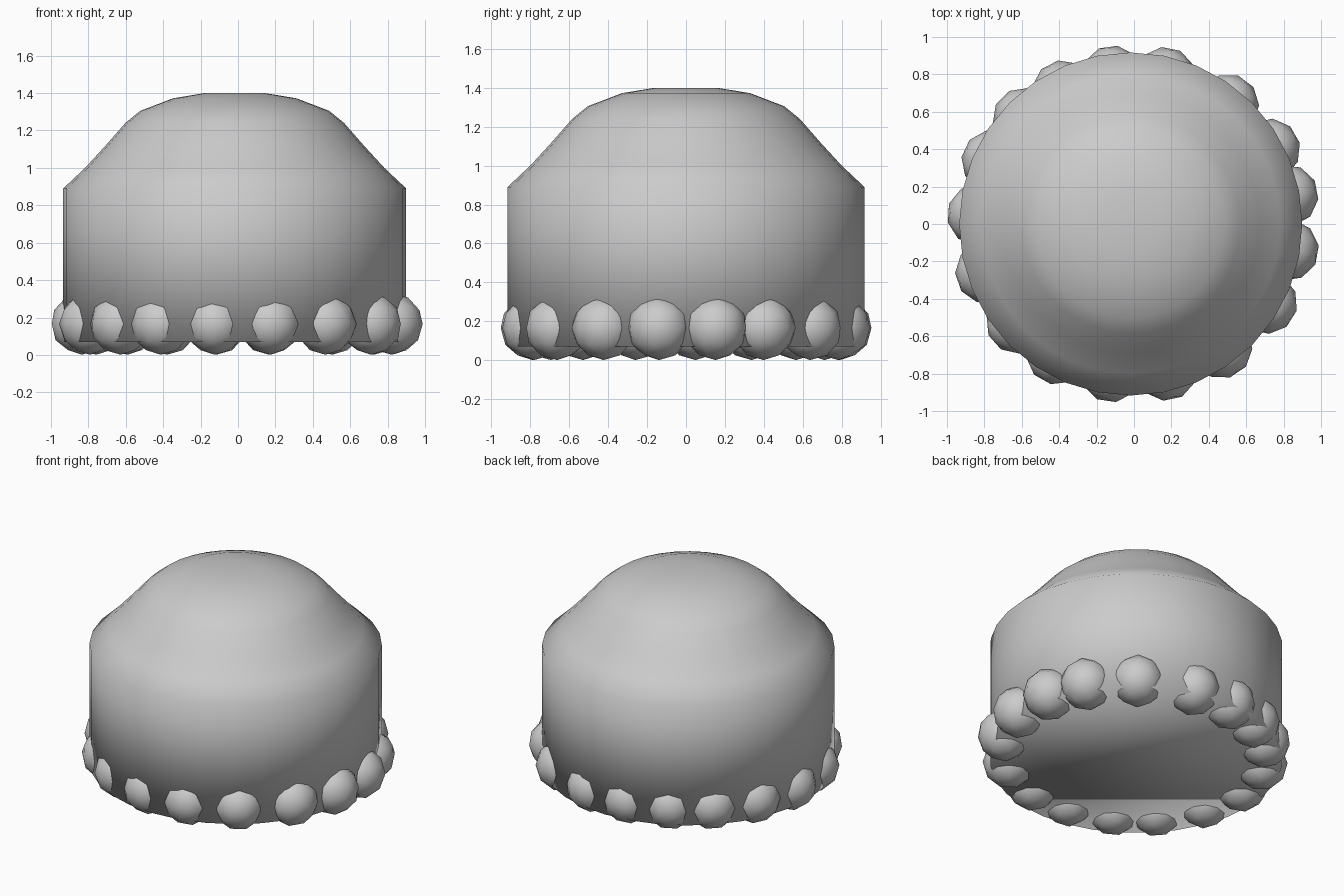
import bpy, bmesh, math
from mathutils import Matrix, Euler

if "Cube" in bpy.data.objects:
    bpy.data.objects.remove(bpy.data.objects["Cube"])

grey = bpy.data.materials.new("plain grey")
grey.diffuse_color = (0.6, 0.6, 0.6, 1)
grey.use_nodes = True
grey.node_tree.nodes["Principled BSDF"].inputs["Base Color"].default_value = grey.diffuse_color


def add_object(name, bm):
    bmesh.ops.recalc_face_normals(bm, faces=bm.faces[:])
    for f in bm.faces:
        f.smooth = True
    mesh = bpy.data.meshes.new(name)
    bm.to_mesh(mesh)
    bm.free()
    mesh.materials.append(grey)
    ob = bpy.data.objects.new(name, mesh)
    bpy.context.collection.objects.link(ob)
    return ob


# Domed body: straight wall, sloping shoulder, rounded crown, flat base
SEGMENTS = 32
profile = [(0.917, 0.07), (0.917, 0.89), (0.80, 1.00), (0.69, 1.12),
           (0.585, 1.24), (0.505, 1.305), (0.33, 1.372), (0.16, 1.40)]
bm = bmesh.new()
rings = []
for r, z in profile:
    rings.append([bm.verts.new((-0.0175 + r * math.cos(2 * math.pi * i / SEGMENTS),
                                r * math.sin(2 * math.pi * i / SEGMENTS), z))
                  for i in range(SEGMENTS)])
for low, high in zip(rings, rings[1:]):
    for i in range(SEGMENTS):
        j = (i + 1) % SEGMENTS
        bm.faces.new((low[i], low[j], high[j], high[i]))
bm.faces.new(rings[-1])
bm.faces.new(rings[0][::-1])
add_object("domed_body", bm)

# Ring of unevenly spaced low-poly beads sunk into the foot of the wall
BEAD_R = 0.165
bead_angles = [11, 30, 53, 78.5, 98, 117, 135, 155, 176.5,
               199, 221.5, 240.5, 261.5, 282, 304, 328, 350]
for n, deg in enumerate(bead_angles):
    a = math.radians(deg)
    bm = bmesh.new()
    bmesh.ops.create_icosphere(bm, subdivisions=2, radius=BEAD_R)
    place = Matrix.Translation((0.837 * math.cos(a), 0.798 * math.sin(a), BEAD_R + 0.001))
    bm.transform(place @ Euler((0, 0, a)).to_matrix().to_4x4())
    add_object(f"bead_{n + 1}", bm)
